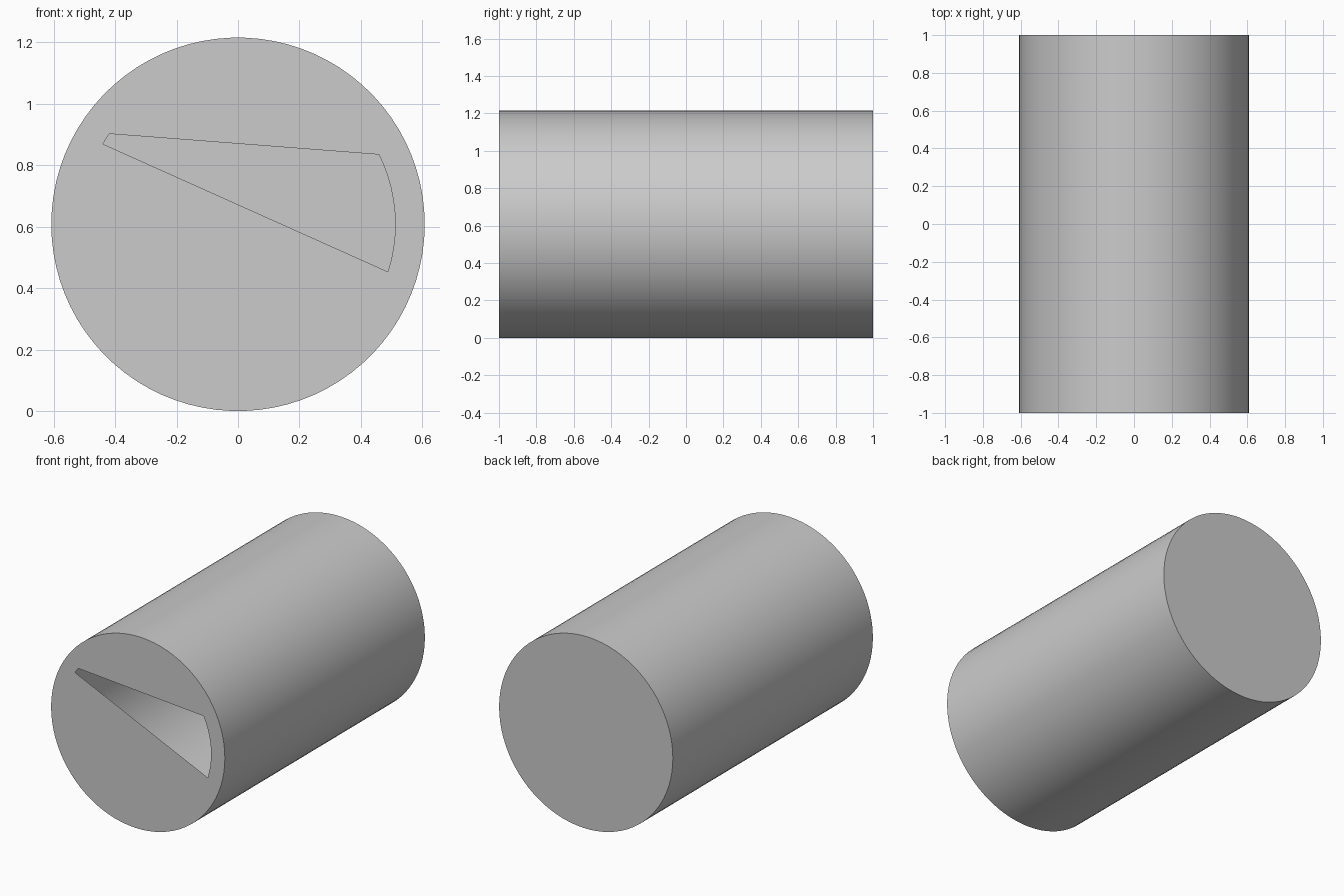
import bpy, bmesh, math

if "Cube" in bpy.data.objects:
    bpy.data.objects.remove(bpy.data.objects["Cube"])

N = 82            # sides of the drum
R = 0.608         # outer radius
R_IN = 0.512      # radius of the inset circle that bounds the slot


def ring(bm, radius, y):
    """Circle of vertices in the xz plane, angle running from +x towards +z."""
    return [bm.verts.new((radius * math.cos(2 * math.pi * k / N), y,
                          R + radius * math.sin(2 * math.pi * k / N)))
            for k in range(N)]


bm = bmesh.new()
front = ring(bm, R, -1)
inset = ring(bm, R_IN, -1)
back = ring(bm, R, 1)

# Curved wall and the flat rim of the front face
for k in range(N):
    j = (k + 1) % N
    wall = bm.faces.new((front[j], front[k], back[k], back[j]))
    wall.smooth = True
    bm.faces.new((front[k], front[j], inset[j], inset[k]))

# Front panels above and below the open wedge-shaped slot
bm.faces.new(inset[6:34])
bm.faces.new(inset[34:79])

# Closed back
bm.faces.new(back[::-1])

bm.normal_update()
for f in bm.faces:
    c = f.calc_center_median()
    out = (c.x, c.y, c.z - R) if f.smooth else (0, c.y, 0)
    if f.normal.dot(out) < 0:
        f.normal_flip()

mesh = bpy.data.meshes.new("slotted_drum")
bm.to_mesh(mesh)
bm.free()
drum = bpy.data.objects.new("slotted_drum", mesh)
bpy.context.collection.objects.link(drum)

# Smooth wall, crisp end edges
bpy.context.view_layer.objects.active = drum
drum.select_set(True)
bpy.ops.object.shade_smooth_by_angle(angle=math.radians(30))
